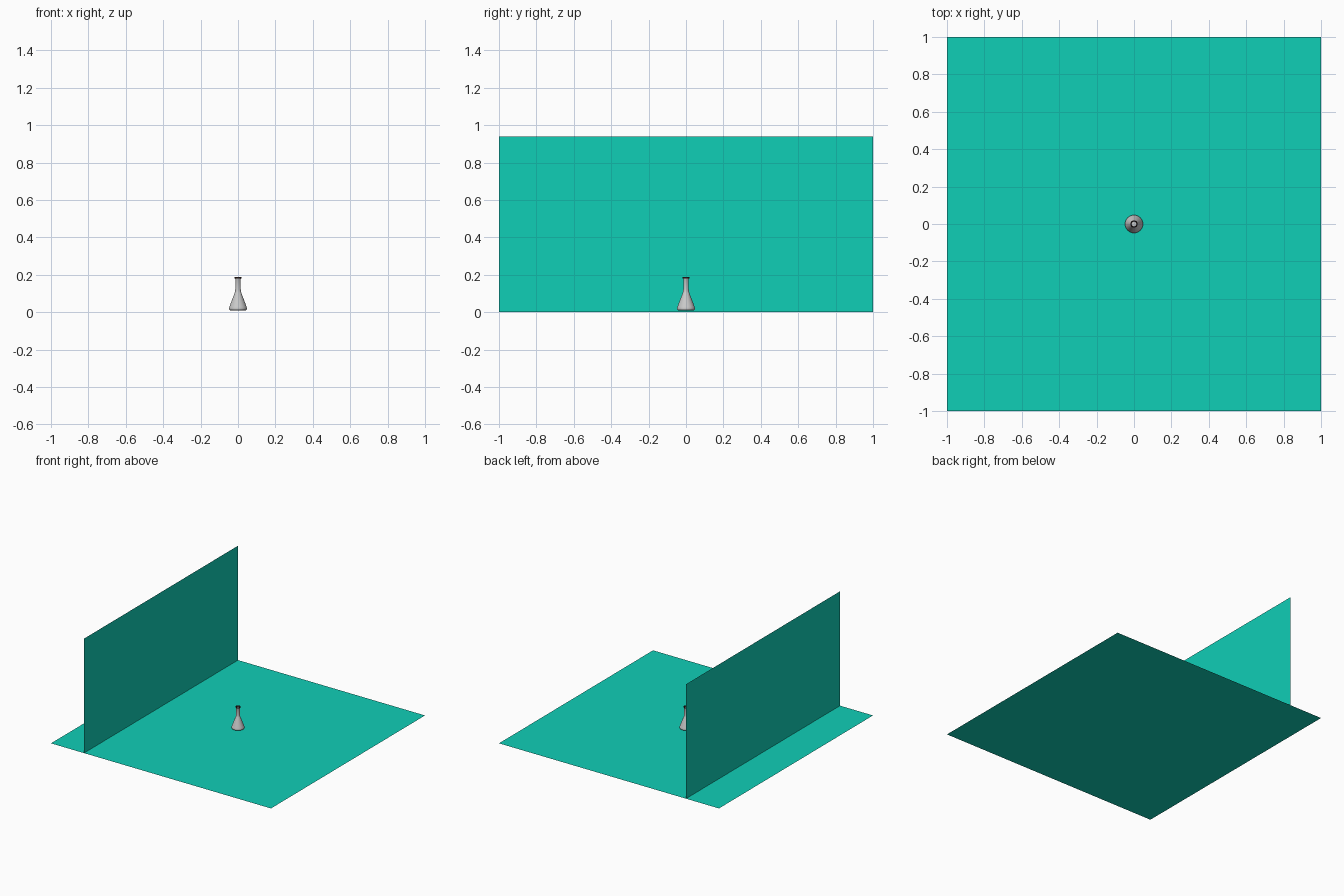
import bpy, bmesh, math

if "Cube" in bpy.data.objects:
    bpy.data.objects.remove(bpy.data.objects["Cube"])


def material(name, rgb):
    m = bpy.data.materials.new(name)
    m.diffuse_color = (*rgb, 1)
    m.use_nodes = True
    m.node_tree.nodes["Principled BSDF"].inputs["Base Color"].default_value = m.diffuse_color
    return m


def add_object(name, bm, mat=None):
    mesh = bpy.data.meshes.new(name)
    bm.to_mesh(mesh)
    bm.free()
    obj = bpy.data.objects.new(name, mesh)
    bpy.context.collection.objects.link(obj)
    if mat:
        mesh.materials.append(mat)
    return obj


def sheet(name, corners, mat):
    bm = bmesh.new()
    bm.faces.new([bm.verts.new(c) for c in corners])
    return add_object(name, bm, mat)


def lathe(name, profile, mat=None, steps=32):
    bm = bmesh.new()
    verts = [bm.verts.new((r, 0, z)) for r, z in profile]
    edges = [bm.edges.new(pair) for pair in zip(verts, verts[1:])]
    bmesh.ops.spin(bm, geom=verts + edges, axis=(0, 0, 1), cent=(0, 0, 0),
                   angle=math.tau, steps=steps)
    bmesh.ops.remove_doubles(bm, verts=bm.verts[:], dist=1e-5)
    bmesh.ops.recalc_face_normals(bm, faces=bm.faces[:])
    obj = add_object(name, bm, mat)
    bpy.context.view_layer.objects.active = obj
    obj.select_set(True)
    bpy.ops.object.shade_smooth_by_angle(angle=math.radians(35))
    obj.select_set(False)
    return obj


teal = material("teal", (0.005, 0.62, 0.47))
dark = material("dark_brown", (0.035, 0.018, 0.016))

# Floor and upright backdrop, both single sheets
sheet("floor", [(-1, -1, 0), (1, -1, 0), (1, 1, 0), (-1, 1, 0)], teal)
sheet("back_wall", [(-0.7, -1, 0), (-0.7, -1, 0.94), (-0.7, 1, 0.94), (-0.7, 1, 0)], teal)

# Conical flask: outside from base to lip, then back down the inside
lathe("flask", [
    (0, 0.009), (0.040, 0.009), (0.045, 0.011), (0.048, 0.016), (0.048, 0.021),
    (0.046, 0.029), (0.018, 0.103), (0.0155, 0.112), (0.0145, 0.122),
    (0.0145, 0.176), (0.018, 0.183), (0.0165, 0.184), (0.0125, 0.176),
    (0.0125, 0.122), (0.016, 0.103), (0.044, 0.029), (0.045, 0.018),
    (0.040, 0.012), (0, 0.012)])

# Dark lip ring around the mouth
lathe("flask_lip", [
    (0.0130, 0.180), (0.0175, 0.180), (0.0195, 0.184), (0.0190, 0.188),
    (0.0150, 0.188), (0.0130, 0.184), (0.0130, 0.180)], dark)
